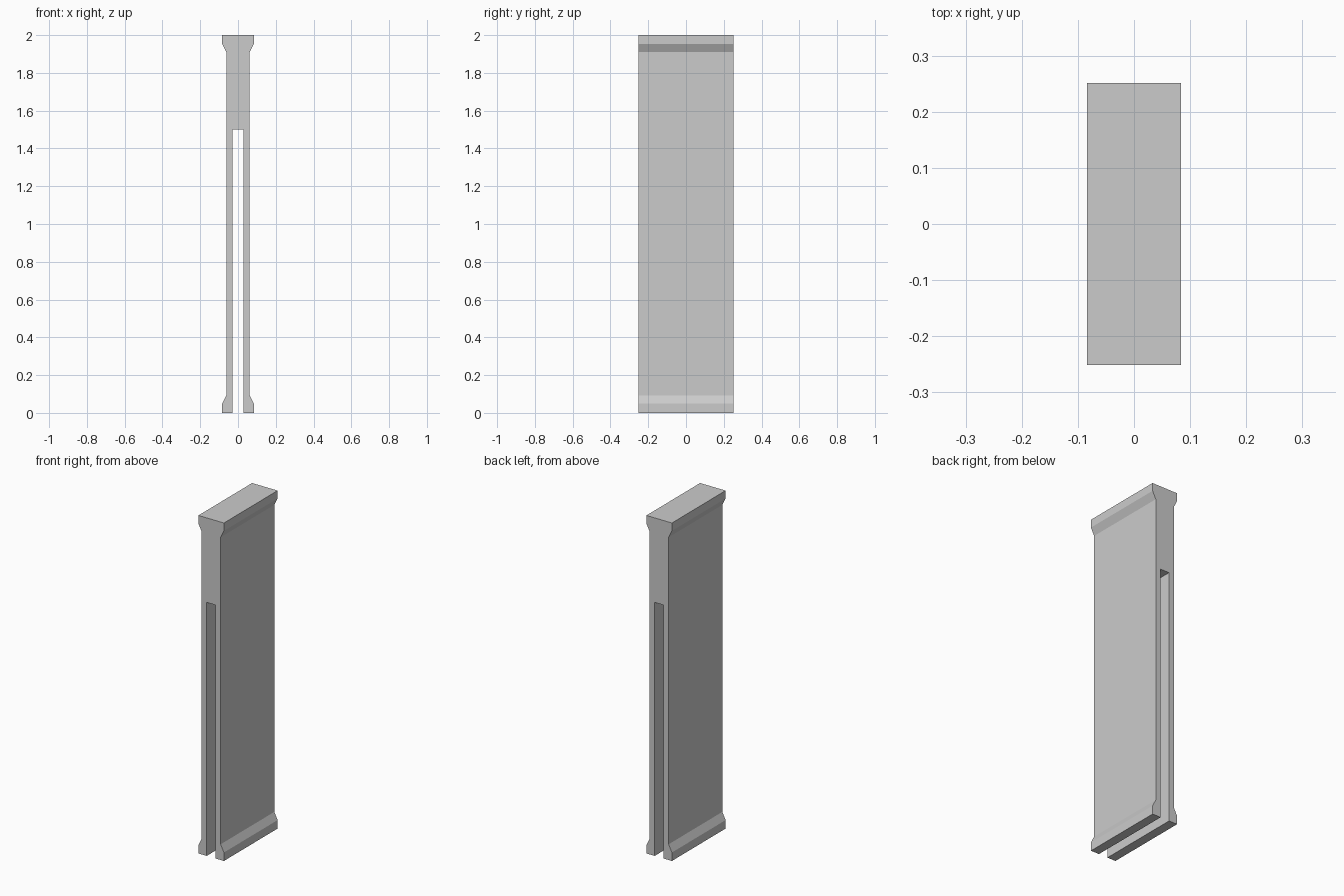
import bpy
import bmesh

if "Cube" in bpy.data.objects:
    bpy.data.objects.remove(bpy.data.objects["Cube"])

HALF_DEPTH = 0.251

# Right half of the front outline: slot top, foot, flared ends, shaft
half = [(0.029, 1.5), (0.029, 0.0), (0.0835, 0.0), (0.0835, 0.05),
        (0.062, 0.093), (0.062, 1.91), (0.0835, 1.953), (0.0835, 2.0)]
outline = half + [(-x, z) for x, z in reversed(half)]

# Slotted panel: mirrored outline extruded front to back
bm = bmesh.new()
face = bm.faces.new([bm.verts.new((x, -HALF_DEPTH, z)) for x, z in outline])
result = bmesh.ops.extrude_face_region(bm, geom=[face])
back = [g for g in result["geom"] if isinstance(g, bmesh.types.BMVert)]
bmesh.ops.translate(bm, verts=back, vec=(0, 2 * HALF_DEPTH, 0))
bmesh.ops.recalc_face_normals(bm, faces=bm.faces[:])

mesh = bpy.data.meshes.new("slotted_panel")
bm.to_mesh(mesh)
bm.free()
bpy.context.collection.objects.link(bpy.data.objects.new("slotted_panel", mesh))
